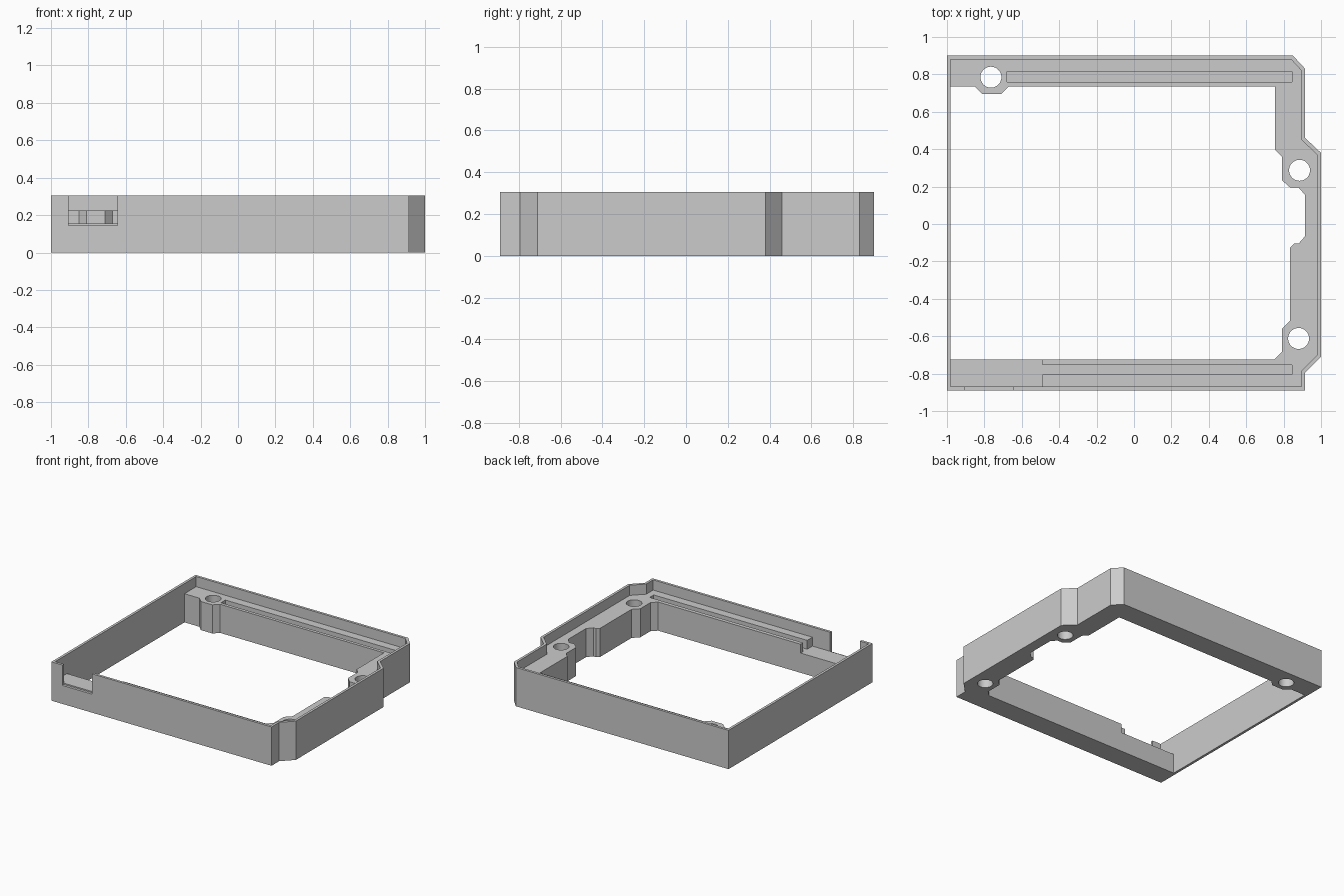
import bpy
import bmesh
import math

cube = bpy.data.objects.get("Cube")
if cube:
    bpy.data.objects.remove(cube, do_unlink=True)

HEIGHT, LEDGE, LOW = 0.305, 0.225, 0.155
ABOVE, BELOW = 0.5, -0.2

grey = bpy.data.materials.new("plain grey")
grey.use_nodes = True
colour = (0.6, 0.6, 0.6, 1)
grey.diffuse_color = colour
for node in grey.node_tree.nodes:
    if node.type == 'BSDF_PRINCIPLED':
        node.inputs["Base Color"].default_value = colour


def prism(name, outline, z0, z1):
    """Extrude a flat outline between two heights."""
    bm = bmesh.new()
    face = bm.faces.new([bm.verts.new((x, y, z0)) for x, y in outline])
    side = bmesh.ops.extrude_face_region(bm, geom=[face])
    for v in side["geom"]:
        if isinstance(v, bmesh.types.BMVert):
            v.co.z = z1
    bmesh.ops.recalc_face_normals(bm, faces=bm.faces)
    mesh = bpy.data.meshes.new(name)
    bm.to_mesh(mesh)
    bm.free()
    mesh.materials.append(grey)
    obj = bpy.data.objects.new(name, mesh)
    bpy.context.collection.objects.link(obj)
    return obj


def rect(x0, x1, y0, y1):
    return [(x0, y0), (x1, y0), (x1, y1), (x0, y1)]


def circle(cx, cy, r, n=48):
    return [(cx + r * math.cos(math.tau * i / n),
             cy + r * math.sin(math.tau * i / n)) for i in range(n)]


def cut(target, outline, z0, z1):
    """Subtract a prism from the target and remove the cutter."""
    cutter = prism("cutter", outline, z0, z1)
    cutter.hide_render = True
    mod = target.modifiers.new("cut", 'BOOLEAN')
    mod.operation = 'DIFFERENCE'
    mod.solver = 'EXACT'
    mod.object = cutter
    bpy.context.view_layer.objects.active = target
    bpy.ops.object.modifier_apply(modifier=mod.name)
    bpy.data.objects.remove(cutter, do_unlink=True)


# Outer shell, inside of the thin rim, and the opening through the ledge
outer = [(-1, .9), (.85, .9), (.915, .83), (.915, .46), (1, .38),
         (1, -.71), (.915, -.795), (.915, -.89), (-1, -.89)]
rim = [(-.98, .88), (.84, .88), (.895, .82), (.895, .45), (.98, .37),
       (.98, -.7), (.895, -.785), (.895, -.87), (-.98, -.87)]
opening = [(-.98, .735), (-.85, .735), (-.81, .695), (-.71, .695),
           (-.67, .735), (.755, .735), (.755, .395), (.79, .36),
           (.79, .235), (.835, .195), (.88, .195), (.915, .155),
           (.915, -.065), (.88, -.105), (.855, -.105), (.835, -.125),
           (.835, -.515), (.79, -.56), (.79, -.685), (.75, -.725),
           (-.98, -.725)]

frame = prism("case_frame", outer, 0, HEIGHT)
cut(frame, rim, LEDGE, ABOVE)
cut(frame, opening, BELOW, ABOVE)

# Grooves in the back and front ledges, and the lowered front corner
cut(frame, rect(-.68, .845, .76, .815), LOW, ABOVE)
cut(frame, rect(-.98, -.49, -.87, -.6), LOW, ABOVE)
cut(frame, rect(-.6, .845, -.805, -.755), LOW, ABOVE)

# Notch in the front wall
cut(frame, rect(-.905, -.645, -1, -.87), LOW - .01, ABOVE)

# Screw holes
for x, y in [(-.765, .785), (.885, .287), (.88, -.612)]:
    cut(frame, circle(x, y, .056), BELOW, ABOVE)

bpy.ops.object.select_all(action='DESELECT')
frame.select_set(True)
bpy.context.view_layer.objects.active = frame
bpy.ops.object.shade_smooth_by_angle(angle=math.radians(30))
